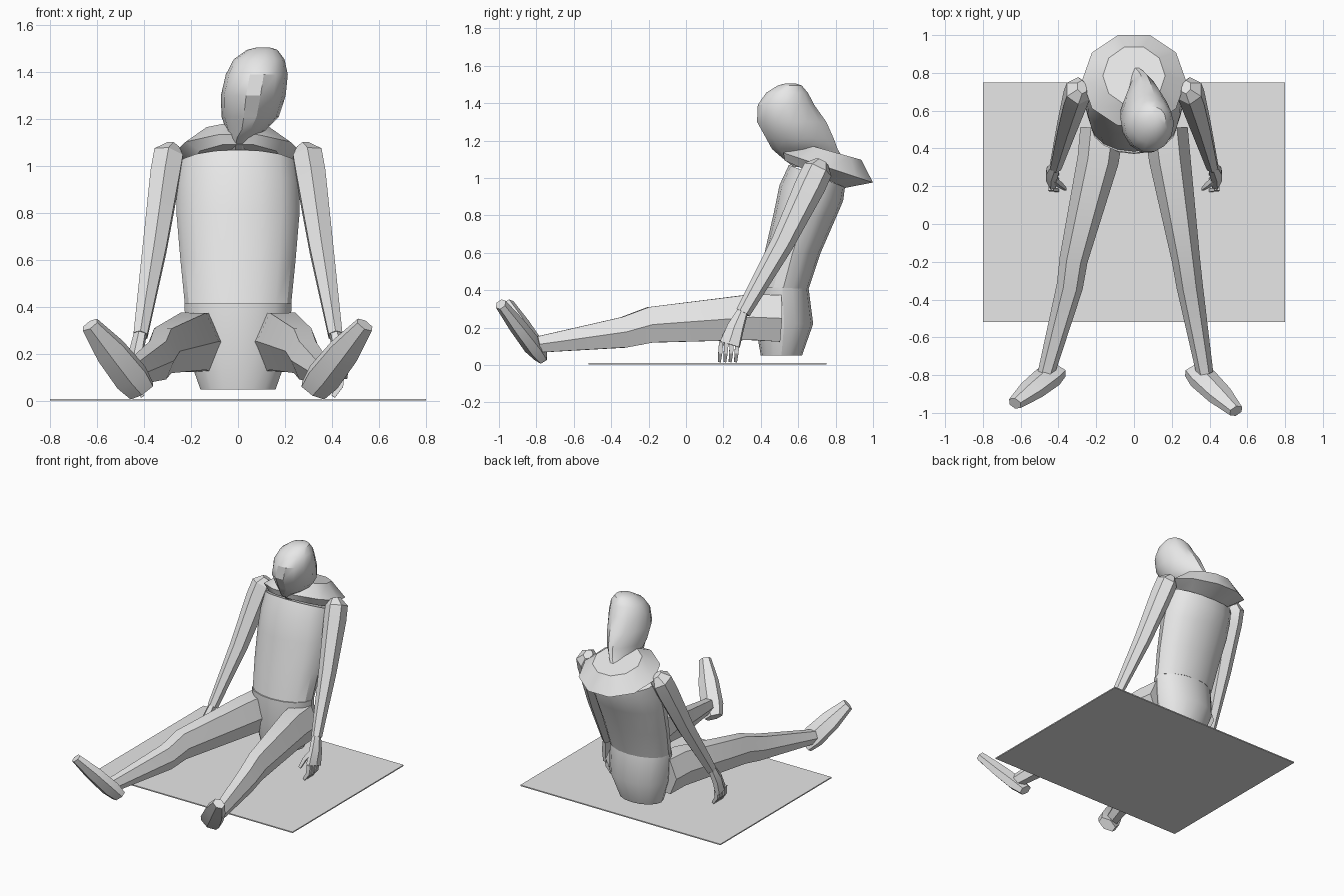
import bpy, bmesh
from math import sin, cos, pi
from mathutils import Vector

if "Cube" in bpy.data.objects:
    bpy.data.objects.remove(bpy.data.objects["Cube"])

grey = bpy.data.materials.new("plain grey")
grey.use_nodes = True
grey.diffuse_color = (0.8, 0.8, 0.8, 1)
grey.node_tree.nodes["Principled BSDF"].inputs["Base Color"].default_value = (0.8, 0.8, 0.8, 1)


def finish(name, bm):
    bmesh.ops.recalc_face_normals(bm, faces=bm.faces)
    mesh = bpy.data.meshes.new(name)
    bm.to_mesh(mesh)
    bm.free()
    mesh.materials.append(grey)
    ob = bpy.data.objects.new(name, mesh)
    bpy.context.collection.objects.link(ob)
    bpy.ops.object.select_all(action='DESELECT')
    ob.select_set(True)
    bpy.context.view_layer.objects.active = ob
    bpy.ops.object.shade_smooth_by_angle(angle=pi / 6)
    return ob


def skin(name, rings):
    """Bridge equal rings of points and cap both ends."""
    bm = bmesh.new()
    loops = [[bm.verts.new(p) for p in ring] for ring in rings]
    n = len(loops[0])
    for a, b in zip(loops, loops[1:]):
        for i in range(n):
            j = (i + 1) % n
            bm.faces.new((a[i], a[j], b[j], b[i]))
    bm.faces.new(loops[0])
    bm.faces.new(loops[-1])
    return finish(name, bm)


def stack(name, sections, sides, turn=0.0):
    """Sections are x, y, z, x radius, y radius, slope in y, narrowing at the back."""
    rings = []
    for x, y, z, rx, ry, slope, pinch in sections:
        ring = []
        for i in range(sides):
            a = 2 * pi * (i + turn) / sides
            back = max(0, sin(a))
            dy = ry * sin(a)
            ring.append((x + rx * cos(a) * (1 - pinch * back), y + dy, z + slope * dy))
        rings.append(ring)
    return skin(name, rings)


def limb(name, points, ref, sides=6, turn=0.5):
    """Points are centre, radius along ref, radius across it."""
    ref = Vector(ref)
    centres = [Vector(p[0]) for p in points]
    rings = []
    for i, (c, (_, ru, rv)) in enumerate(zip(centres, points)):
        t = (centres[min(i + 1, len(points) - 1)] - centres[max(i - 1, 0)]).normalized()
        u = (ref - t * ref.dot(t)).normalized()
        v = t.cross(u)
        angles = [2 * pi * (k + turn) / sides for k in range(sides)]
        rings.append([c + u * ru * cos(a) + v * rv * sin(a) for a in angles])
    return skin(name, rings)


# Ground mat
bm = bmesh.new()
bmesh.ops.create_cube(bm, size=1)
for v in bm.verts:
    v.co = (v.co.x * 1.6, v.co.y * 1.27 + 0.115, v.co.z * 0.008 + 0.006)
finish("ground_mat", bm)

# Body
stack("pelvis", [
    (0, 0.51, 0.05, 0.16, 0.11, 0, 0),
    (0, 0.525, 0.22, 0.22, 0.155, 0, 0),
    (0, 0.515, 0.415, 0.228, 0.14, 0, 0)], 16)
stack("torso", [
    (0, 0.52, 0.41, 0.226, 0.137, 0, 0),
    (0, 0.57, 0.60, 0.245, 0.15, 0, 0),
    (0, 0.635, 0.80, 0.262, 0.165, -0.1, 0),
    (0, 0.67, 0.92, 0.26, 0.17, -0.25, 0),
    (0, 0.70, 1.01, 0.25, 0.15, -0.4, 0)], 16)

# Ten-sided cowl over the shoulders
stack("cowl", [
    (0, 0.69, 1.02, 0.20, 0.17, -0.45, 0),
    (0, 0.76, 1.055, 0.275, 0.252, -0.33, 0),
    (0, 0.785, 1.14, 0.165, 0.16, -0.28, 0)], 10)

# Hooded head, leaning to its left and narrowing to the neck
stack("head", [
    (0, 0.70, 1.06, 0.06, 0.13, 0, 0.2),
    (0.01, 0.665, 1.12, 0.065, 0.17, 0, 0.3),
    (0.035, 0.635, 1.155, 0.085, 0.18, 0, 0.35),
    (0.052, 0.61, 1.21, 0.122, 0.185, 0, 0.4),
    (0.065, 0.565, 1.30, 0.138, 0.19, 0, 0.3),
    (0.08, 0.535, 1.39, 0.132, 0.155, 0, 0.1),
    (0.09, 0.54, 1.455, 0.108, 0.115, 0, 0),
    (0.103, 0.555, 1.495, 0.065, 0.065, 0, 0),
    (0.108, 0.56, 1.506, 0.025, 0.025, 0, 0)], 14)

# Arms and hands
for side, s in (("left", 1), ("right", -1)):
    limb(side + "_arm", [
        ((s * 0.275, 0.725, 1.085), 0.03, 0.04),
        ((s * 0.295, 0.705, 1.045), 0.072, 0.08),
        ((s * 0.31, 0.665, 0.96), 0.072, 0.082),
        ((s * 0.355, 0.515, 0.65), 0.058, 0.062),
        ((s * 0.415, 0.305, 0.28), 0.034, 0.04)], (1, 0, 0))
    limb(side + "_palm", [
        ((s * 0.415, 0.305, 0.29), 0.03, 0.028),
        ((s * 0.435, 0.265, 0.20), 0.05, 0.032),
        ((s * 0.44, 0.235, 0.11), 0.062, 0.028)], (s * 0.2, 1, 0))
    for i in range(4):
        y = 0.188 + 0.029 * i
        limb(f"{side}_finger_{i + 1}", [
            ((s * 0.44, y, 0.125), 0.016, 0.02),
            ((s * 0.435, y - 0.005, 0.065), 0.015, 0.018),
            ((s * 0.405, y - 0.01, 0.02), 0.011, 0.013)], (0, 1, 0), 4)
    limb(side + "_thumb", [
        ((s * 0.425, 0.235, 0.20), 0.018, 0.02),
        ((s * 0.39, 0.205, 0.15), 0.017, 0.018),
        ((s * 0.365, 0.185, 0.09), 0.01, 0.012)], (0, 1, 0), 4)

# Legs and feet; the left leg is spread a little less
for side, s, knee, ankle, foot_y in (("left", 1, 0.275, 0.375, -0.04),
                                     ("right", -1, 0.32, 0.465, 0.0)):
    limb(side + "_leg", [
        ((s * 0.17, 0.50, 0.25), 0.115, 0.145),
        ((s * 0.19, 0.34, 0.255), 0.11, 0.14),
        ((s * knee, -0.19, 0.215), 0.075, 0.11),
        ((s * (knee + 0.02), -0.33, 0.175), 0.07, 0.095),
        ((s * ankle, -0.79, 0.11), 0.045, 0.05)], (1, 0, 0), 6, 0)
    heel = Vector((s * (ankle - 0.055), -0.775, 0.045))
    toe = Vector((s * (ankle + 0.165), -0.95 + foot_y, 0.325))
    limb(side + "_foot", [
        (heel, 0.066, 0.038),
        (heel.lerp(toe, 0.2), 0.082, 0.052),
        (heel.lerp(toe, 0.6), 0.074, 0.046),
        (toe, 0.042, 0.032)], Vector((0, -0.88, -0.48)).cross(toe - heel))
